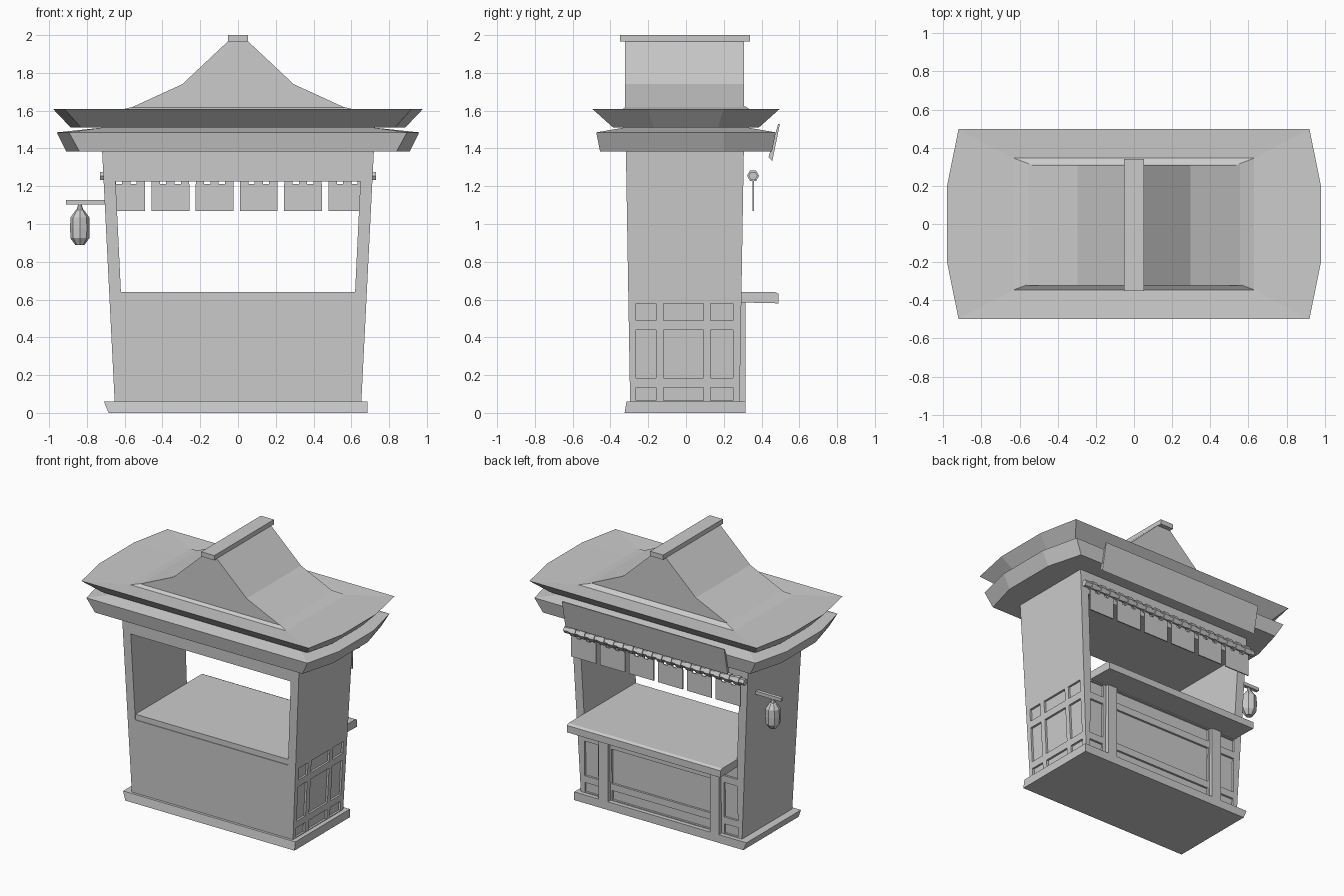
import bpy, bmesh, math

if "Cube" in bpy.data.objects:
    bpy.data.objects.remove(bpy.data.objects["Cube"])

def loft(name, rings):
    """Skin equal-length point rings and cap both ends."""
    bm = bmesh.new()
    rows = [[bm.verts.new(p) for p in r] for r in rings]
    n = len(rows[0])
    for a, b in zip(rows, rows[1:]):
        for i in range(n):
            j = (i + 1) % n
            bm.faces.new((a[i], a[j], b[j], b[i]))
    bm.faces.new(rows[0])
    bm.faces.new(rows[-1])
    bmesh.ops.recalc_face_normals(bm, faces=bm.faces)
    me = bpy.data.meshes.new(name)
    bm.to_mesh(me)
    bm.free()
    ob = bpy.data.objects.new(name, me)
    bpy.context.collection.objects.link(ob)
    return ob

def rect(x0, x1, y0, y1, z):
    return [(x0, y0, z), (x1, y0, z), (x1, y1, z), (x0, y1, z)]

def box(name, x0, x1, y0, y1, z0, z1):
    return loft(name, [rect(x0, x1, y0, y1, z) for z in (z0, z1)])

def along_x(name, profile, x0, x1):
    return loft(name, [[(x, y, z) for y, z in profile] for x in (x0, x1)])

def ngon(n, r, cx, cy):
    return [(cx + r * math.cos(math.tau * i / n), cy + r * math.sin(math.tau * i / n)) for i in range(n)]

def eave(cx, cy, mx, my, z):
    """Rectangle whose short ends bow outward."""
    return [(-cx, -cy, z), (cx, -cy, z), (mx, -my, z), (mx, my, z),
            (cx, cy, z), (-cx, cy, z), (-mx, my, z), (-mx, -my, z)]

def cut(ob, cutter):
    m = ob.modifiers.new("cut", 'BOOLEAN')
    m.operation, m.solver, m.object = 'DIFFERENCE', 'EXACT', cutter
    bpy.context.view_layer.objects.active = ob
    bpy.ops.object.modifier_apply(modifier=m.name)
    bpy.data.objects.remove(cutter)

# Plinth
loft("plinth", [rect(-.685, .685, -.325, .315, 0), rect(-.71, .685, -.315, .315, .06)])

# Flared body with a serving opening straight through
def side_x(z): return .653 + (z - .06) * .05
def back_y(z): return .284 + (z - .06) * .0167

body = loft("body", [rect(-side_x(z), side_x(z), -back_y(z) - .012, back_y(z), z) for z in (.05, 1.40)])
cut(body, loft("opening_cutter", [[(-.618, y, .60), (.618, y, .60), (.648, y, 1.225), (-.648, y, 1.225)]
                                  for y in (-.6, .6)]))

# Recessed panels on the right side and under the counter
rows = [(.065, .135), (.185, .44), (.49, .578)]
depth = .015
for z0, z1 in rows:
    for a, b in [(-.265, -.16), (-.12, .093), (.13, .25)]:
        cut(body, loft("panel_cutter", [[(side_x(z) + o, y, z) for y, z in ((a, z0), (b, z0), (b, z1), (a, z1))]
                                        for o in (-depth, .05)]))
    for a, b in [(-.62, -.51), (-.40, .40), (.51, .62)]:
        cut(body, loft("panel_cutter", [[(x, back_y(z) + o, z) for x, z in ((a, z0), (b, z0), (b, z1), (a, z1))]
                                        for o in (-depth, .05)]))

# Counter and its two posts
along_x("counter", [(-.30, .59), (-.30, .64), (.47, .64), (.49, .63), (.49, .58), (.28, .585)], -.622, .622)
for s, label in ((-1, "left"), (1, "right")):
    box(label + "_counter_post", s * .45 - .037, s * .45 + .037, .26, .315, .055, .585)

# Lower eave
loft("lower_eave", [eave(.84, .455, .91, .2, 1.385), eave(.895, .475, .96, .2, 1.485),
                    eave(.72, .33, .72, .2, 1.51), eave(.71, .32, .71, .2, 1.53)])

# Upper eave
loft("upper_eave", [eave(.83, .385, .885, .17, 1.51), eave(.92, .497, .98, .2, 1.61),
                    eave(.63, .345, .63, .2, 1.602), eave(.55, .315, .55, .2, 1.622)])

# Gabled roof with curved slopes, and ridge cap
half = [(.59, 1.605), (.295, 1.74), (.05, 1.97)]
gable = half + [(-x, z) for x, z in reversed(half)]
loft("gable_roof", [[(x, y, z) for x, z in gable] for y in (-.322, .308)])
box("ridge_cap", -.053, .053, -.35, .34, 1.965, 2.0)

# Tilted blank sign board on the back
along_x("sign_board", [(.437, 1.354), (.457, 1.333), (.497, 1.53), (.488, 1.53)], -.657, .657)

# Curtain rod with six tabbed curtains
ry, rz = .355, 1.255
along_x("curtain_rod", ngon(6, .024, ry, rz), -.73, .73)
for i in range(6):
    cx = -.592 + .234 * i
    box(f"curtain_{i}", cx - .1, cx + .1, ry - .004, ry + .004, 1.07, 1.212)
    for k in (-1, 0, 1):
        tx = cx + k * .077
        box(f"curtain_tab_{i}_{k}", tx - .022, tx + .022, ry - .004, ry + .004, 1.21, 1.235)
        along_x(f"curtain_loop_{i}_{k}", ngon(6, .032, ry, rz), tx - .022, tx + .022)

# Hanging lantern on the left side
lx, ly = -.837, .19
box("lantern_arm", -.91, -.69, ly - .013, ly + .013, 1.103, 1.127)
lantern = [(.025, .89), (.05, .925), (.052, .98), (.05, 1.035), (.025, 1.07), (.018, 1.075), (.008, 1.105)]
loft("lantern", [[(x, y, z) for x, y in ngon(8, r, lx, ly)] for r, z in lantern])
